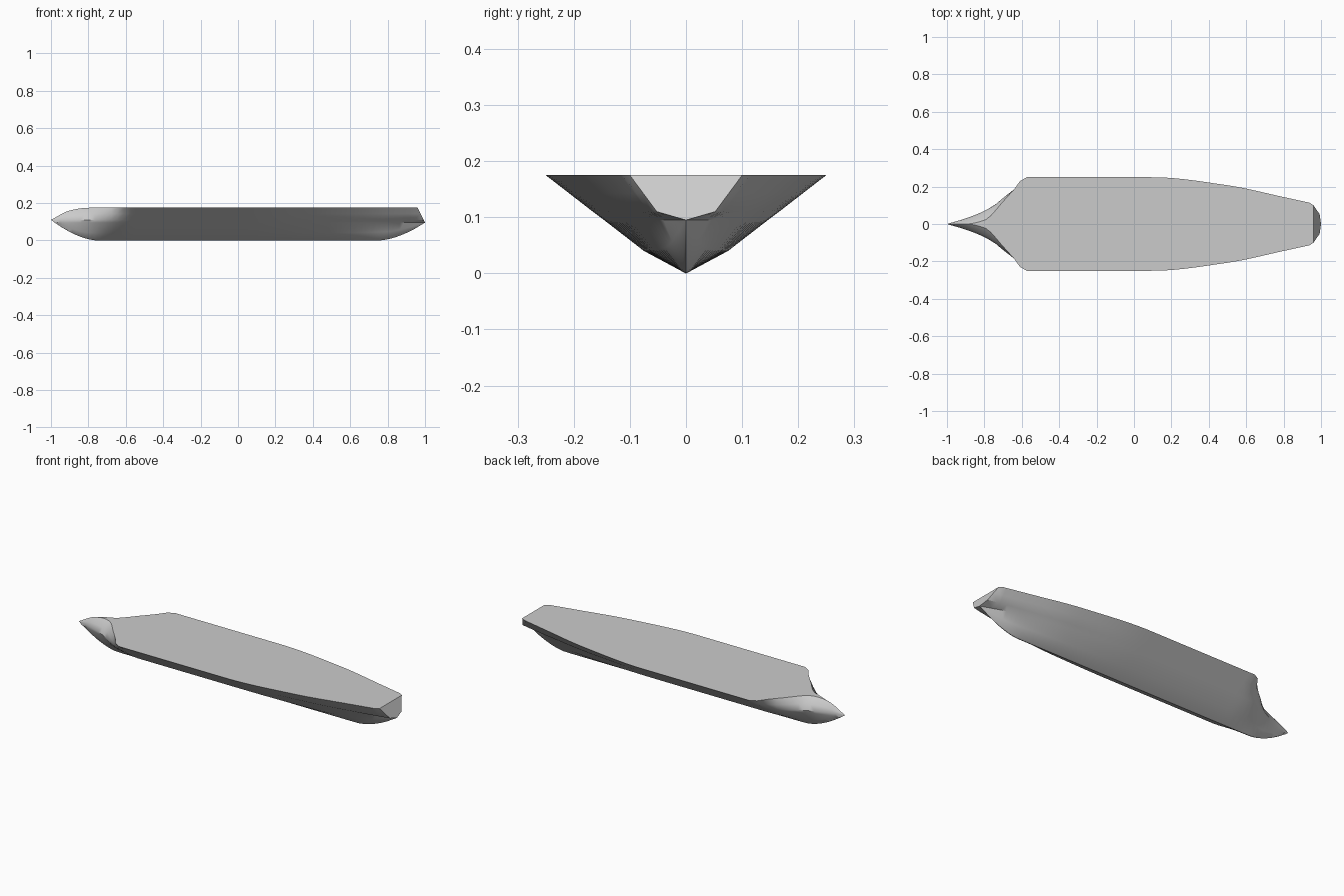
import bpy, bmesh, math

default = bpy.data.objects.get("Cube")
if default:
    bpy.data.objects.remove(default, do_unlink=True)

# Hull lines: half breadths and heights at shared stations, bow to stern
STATIONS = [-1, -.9, -.8, -.7, -.65, -.58, .1, .5, .8, 1]
LINES = {
    "deck_y": [0, 0, .02, .12, .175, .25, .25, .207, .144, .1],
    "deck_z": [.11, .16, .175] + [.175] * 7,
    "bulge": [0, .008, .013, .014, .01, 0, 0, 0, 0, 0],
    "knuckle_y": [0, .03, .07, .13, .155, .166, .166, .137, .09, .052],
    "inner_y": [0, .027, .063, .12, .14, .146, .146, .115, .065, 0],
    "chine_y": [0, .012, .03, .055, .065, .075, .075, .065, .035, 0],
    "chine_z": [.11, .065, .042, .04, .04, .04, .04, .04, .047, .095],
}
KNUCKLE_Z, TRANSOM_Z = .11, .095


def sample(name, x):
    """Monotone cubic interpolation along one hull line."""
    values = LINES[name]
    steps = [b - a for a, b in zip(STATIONS, STATIONS[1:])]
    slopes = [(b - a) / h for a, b, h in zip(values, values[1:], steps)]

    def tangent(i):
        if i == 0 or i == len(slopes):
            return slopes[min(i, len(slopes) - 1)]
        a, b = slopes[i - 1], slopes[i]
        return 2 * a * b / (a + b) if a * b > 0 else 0

    i = max(k for k in range(len(steps)) if STATIONS[k] <= x)
    h = steps[i]
    t = (x - STATIONS[i]) / h
    return ((1 + 2 * t) * (1 - t) ** 2 * values[i] + t * (1 - t) ** 2 * h * tangent(i)
            + t * t * (3 - 2 * t) * values[i + 1] + t * t * (t - 1) * h * tangent(i + 1))


def keel_height(x):
    rise = KNUCKLE_Z if x < 0 else TRANSOM_Z
    return rise * max(0, (abs(x) - .75) / .25) ** 1.7


def half_section(x):
    """Points from keel centre, round the side, to deck centre."""
    line = {name: sample(name, x) for name in LINES}
    keel = keel_height(x)
    deck_y, deck_z = line["deck_y"], line["deck_z"]
    keel_y = .008 * min(1, (1 - abs(x)) / .25)
    upper_y = (deck_y + line["knuckle_y"]) / 2 + line["bulge"]
    points = [
        (0, keel),
        (keel_y, keel + keel_y * .5),
        (line["chine_y"], max(keel, line["chine_z"])),
        (line["inner_y"], max(TRANSOM_Z, keel)),
        (line["knuckle_y"], KNUCKLE_Z),
        (upper_y, (KNUCKLE_Z + deck_z) / 2),
        (deck_y, deck_z),
        (0, deck_z),
    ]
    # The transom rakes forward towards the deck
    rake = .5 if x == 1 else 0
    return [(x - rake * (z - TRANSOM_Z), y, z) for y, z in points]


# Stations bunch up towards both ends, where the shape turns fastest
count = 72
positions = [-math.cos(math.pi * i / count) for i in range(count)]
positions = [x for x in positions if x < .95] + [1]

# Skin the port and starboard halves, then close the transom
bm = bmesh.new()
for side in (1, -1):
    rows = [[bm.verts.new((x, y * side, z)) for x, y, z in half_section(s)] for s in positions]
    for a, b in zip(rows, rows[1:]):
        for j in range(len(a) - 1):
            bm.faces.new((a[j], b[j], b[j + 1], a[j + 1]))
    bm.faces.new(rows[-1][3:])
bmesh.ops.remove_doubles(bm, verts=bm.verts, dist=.0003)
bmesh.ops.dissolve_degenerate(bm, edges=bm.edges, dist=.0001)
bmesh.ops.recalc_face_normals(bm, faces=bm.faces)

mesh = bpy.data.meshes.new("hull")
bm.to_mesh(mesh)
bm.free()
hull = bpy.data.objects.new("hull", mesh)
bpy.context.collection.objects.link(hull)

# Single hull colour
paint = bpy.data.materials.new("light_grey")
paint.use_nodes = True
colour = (.6, .6, .6, 1)
paint.diffuse_color = colour
paint.node_tree.nodes["Principled BSDF"].inputs["Base Color"].default_value = colour
mesh.materials.append(paint)

bpy.context.view_layer.objects.active = hull
hull.select_set(True)
bpy.ops.object.shade_smooth_by_angle(angle=math.radians(35))
